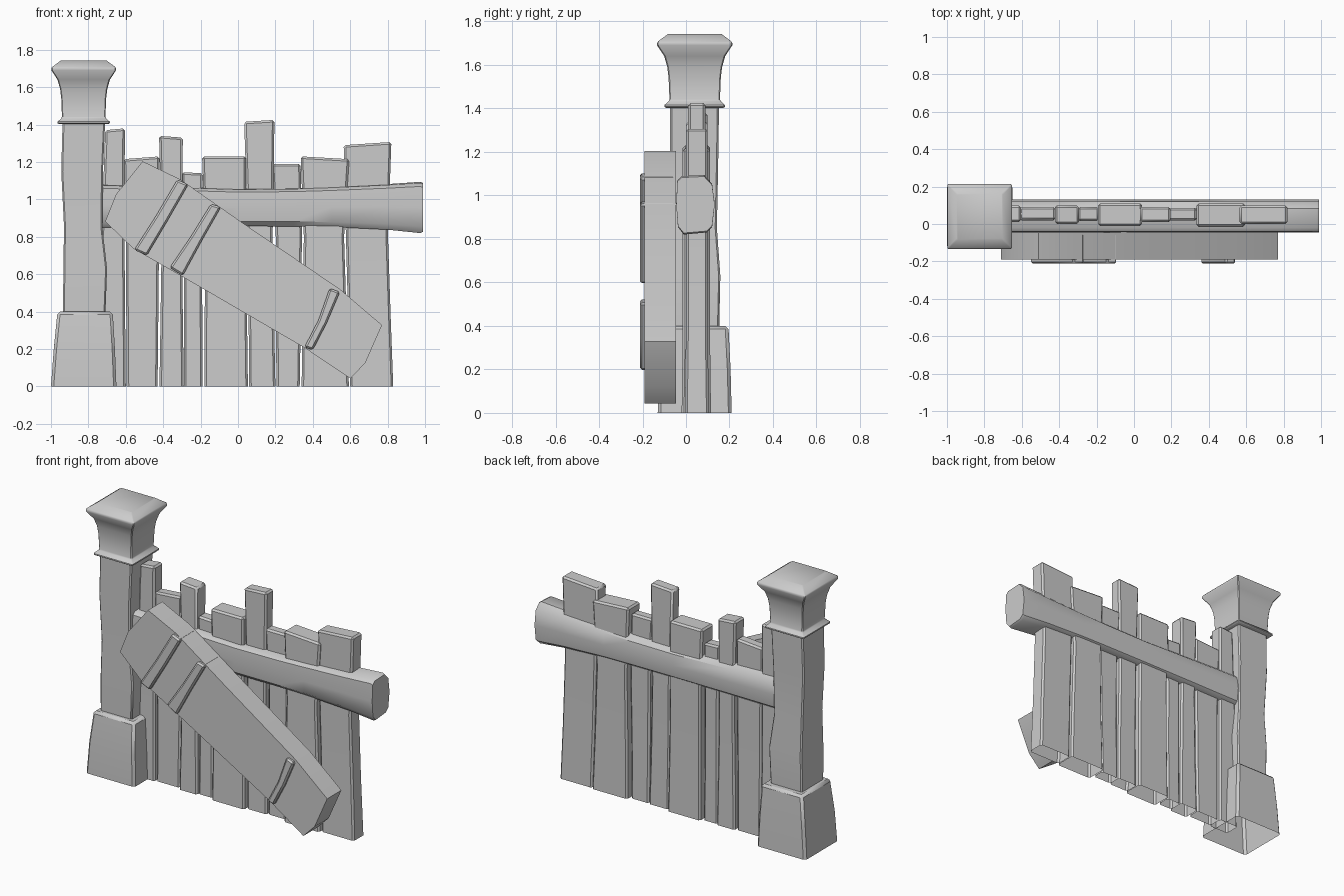
import bpy, bmesh, math


def loft(name, rings, bevel=0.0, open_start=False, smooth=35):
    """Skin a list of equal-length rings, cap the ends, chamfer the hard edges."""
    bm = bmesh.new()
    vs = [[bm.verts.new(p) for p in ring] for ring in rings]
    n = len(rings[0])
    for a, b in zip(vs, vs[1:]):
        for i in range(n):
            j = (i + 1) % n
            bm.faces.new((a[i], a[j], b[j], b[i]))
    start = bm.faces.new(vs[0][::-1])
    bm.faces.new(vs[-1])
    bmesh.ops.recalc_face_normals(bm, faces=bm.faces)
    if open_start:
        bmesh.ops.delete(bm, geom=[start], context='FACES_ONLY')
    if bevel:
        hard = [e for e in bm.edges if len(e.link_faces) == 2
                and e.calc_face_angle(0) > math.radians(40)]
        bmesh.ops.bevel(bm, geom=hard, offset=bevel, segments=1,
                        profile=0.5, affect='EDGES', clamp_overlap=True)
    for f in bm.faces:
        f.smooth = True
    me = bpy.data.meshes.new(name)
    bm.to_mesh(me)
    bm.free()
    me.set_sharp_from_angle(angle=math.radians(smooth))
    ob = bpy.data.objects.new(name, me)
    bpy.context.collection.objects.link(ob)
    return ob


def rect(z, x0, x1, y0, y1):
    return [(x0, y0, z), (x1, y0, z), (x1, y1, z), (x0, y1, z)]


def prism(name, outline, y0, y1, bevel=0.0):
    return loft(name, [[(x, y, z) for x, z in outline] for y in (y0, y1)], bevel)


# Post: block base, uneven shaft, flared capital
loft("post_base", [rect(0, -1.0, -.65, -.13, .21),
                   rect(.2, -.985, -.658, -.125, .205),
                   rect(.40, -.965, -.67, -.105, .195)], .015, True)
loft("post_shaft", [rect(.36, -.935, -.71, -.073, .152),
                    rect(.63, -.934, -.70, -.075, .158),
                    rect(.85, -.93, -.725, -.07, .142),
                    rect(1.15, -.945, -.722, -.073, .148),
                    rect(1.42, -.938, -.71, -.073, .152)], .008)
cap = [(1.402, .135), (1.412, .143), (1.437, .116), (1.54, .12), (1.59, .126),
       (1.64, .14), (1.69, .173), (1.705, .173), (1.742, .123)]
loft("post_capital", [rect(z, -.825 - h, -.825 + h, .04 - h, .04 + h)
                      for z, h in cap], .005)

# Planks: bottom l/r, middle l/r, top l/r, top heights l/r, depth front/back
planks = [
    (-.74, -.60, -.73, -.607, -.71, -.605, 1.37, 1.38, .01, .10),
    (-.595, -.43, -.60, -.422, -.612, -.42, 1.215, 1.23, .02, .09),
    (-.42, -.29, -.408, -.30, -.422, -.295, 1.34, 1.33, 0, .10),
    (-.29, -.19, -.29, -.192, -.30, -.188, 1.145, 1.14, .015, .09),
    (-.18, .053, -.176, .043, -.192, .043, 1.23, 1.23, -.01, .11),
    (.06, .20, .053, .185, .033, .195, 1.415, 1.425, .01, .09),
    (.205, .33, .202, .342, .18, .335, 1.19, 1.19, .018, .085),
    (.34, .593, .352, .567, .335, .595, 1.23, 1.215, -.015, .11),
    (.60, .83, .577, .802, .565, .82, 1.29, 1.307, 0, .10)]
for k, (bl, br, ml, mr, tl, tr, zl, zr, y0, y1) in enumerate(planks):
    top = [(x, y, zl if x == tl else zr) for x, y, z in rect(0, tl, tr, y0, y1)]
    loft(f"plank_{k + 1}", [rect(0, bl, br, y0 - .005, y1 + .005),
                            rect(.38, (bl + ml) / 2, (br + mr) / 2, y0, y1),
                            rect(.8, ml, mr, y0, y1), top], .011, True)

# Cross rail: rounded log section, pinched in the middle
section = [(-.04, .82), (-.02, .96), (.083, 1.0), (.12, .7), (.132, 0),
           (.12, -.75), (.095, -.93), (-.01, -1.0), (-.037, -.75), (-.045, 0)]
stations = [(-.73, .965, .115), (-.4, .962, .108), (0, .957, .1), (.3, .958, .102),
            (.5, .96, .107), (.8, .96, .122), (.975, .957, .137), (.99, .957, .13)]
loft("cross_rail", [[(x, y, c + h * s) for y, s in section] for x, c, h in stations],
     smooth=40)

# Fallen diagonal brace
prism("diagonal_brace", [(-.51, 1.204), (-.652, 1.027), (-.71, .882), (-.56, .737),
                         (-.32, .60), (.36, .204), (.60, .043), (.68, .124),
                         (.77, .328), (.545, .52), (.037, .866), (-.31, 1.108)],
      -.19, -.045)

# Straps around the brace
straps = [
    [(-.325, 1.105), (-.265, 1.08), (-.38, .88), (-.487, .70), (-.555, .73), (-.44, .91)],
    [(-.145, .975), (-.09, .96), (-.19, .785), (-.295, .592), (-.365, .635), (-.25, .805)],
    [(.49, .525), (.545, .505), (.475, .34), (.40, .195), (.355, .21), (.43, .355)]]
for k, s in enumerate(straps):
    prism(f"brace_strap_{k + 1}", s, -.212, -.05, .01)
